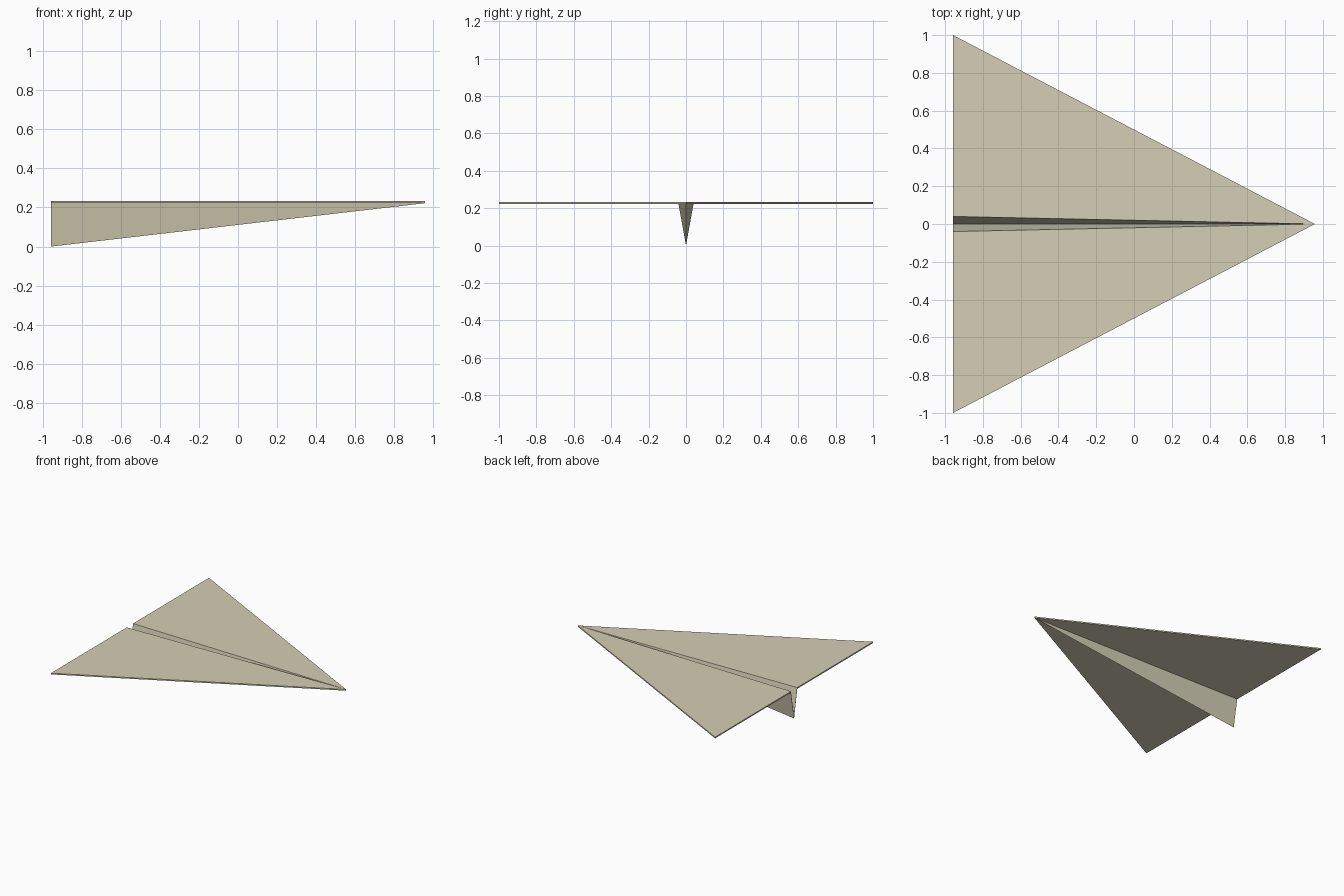
import bpy, bmesh

if "Cube" in bpy.data.objects:
    bpy.data.objects.remove(bpy.data.objects["Cube"])

HALF_LEN = 0.958   # nose at +x, tail at -x
WING_Z = 0.222     # underside of the wings
PAPER = 0.01       # paper thickness

paper = bpy.data.materials.new("pale_khaki_paper")
paper.diffuse_color = (0.66, 0.62, 0.46, 1)
paper.use_nodes = True
paper.node_tree.nodes["Principled BSDF"].inputs["Base Color"].default_value = paper.diffuse_color

# Folded sheet: tail profile (wing tip, fold, keel, fold, wing tip) fanned to the nose
tail = [(-1, WING_Z), (-0.04, WING_Z), (0, 0), (0.04, WING_Z), (1, WING_Z)]
bm = bmesh.new()
nose = bm.verts.new((HALF_LEN, 0, WING_Z))
edge = [bm.verts.new((-HALF_LEN, y, z)) for y, z in tail]
sheet = [bm.faces.new((nose, b, a)) for a, b in zip(edge, edge[1:])]

# Give the paper its thickness
top = bmesh.ops.extrude_face_region(bm, geom=sheet, use_keep_orig=True)["geom"]
bmesh.ops.translate(bm, vec=(0, 0, PAPER),
                    verts=[g for g in top if isinstance(g, bmesh.types.BMVert)])
bmesh.ops.recalc_face_normals(bm, faces=bm.faces)

mesh = bpy.data.meshes.new("paper_plane")
bm.to_mesh(mesh)
bm.free()
mesh.materials.append(paper)
plane = bpy.data.objects.new("paper_plane", mesh)
bpy.context.collection.objects.link(plane)
